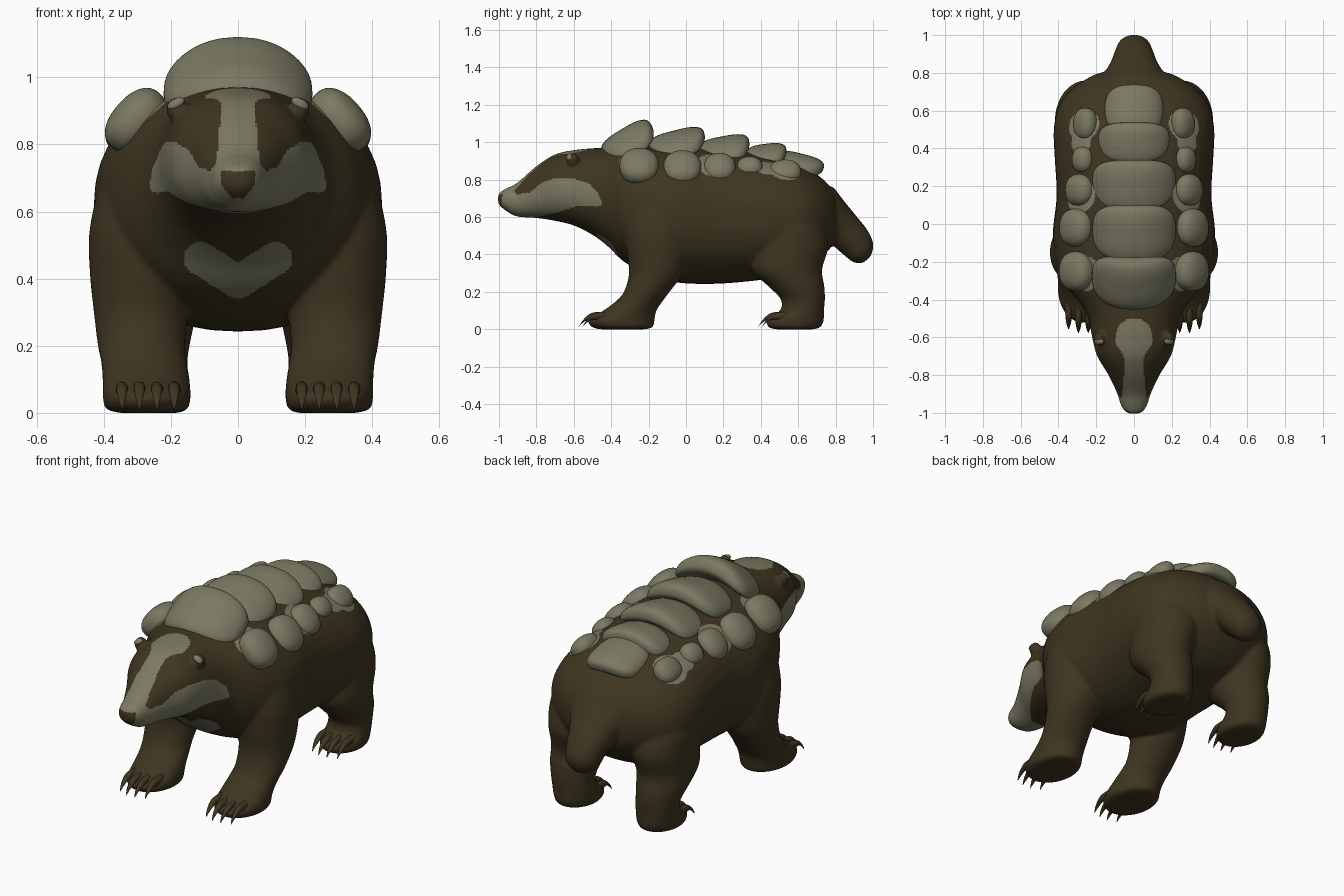
import bpy, bmesh, math
from mathutils import Vector, Matrix

cube = bpy.data.objects.get("Cube")
if cube:
    bpy.data.objects.remove(cube)


def material(name, rgb):
    m = bpy.data.materials.new(name)
    m.use_nodes = True
    m.diffuse_color = (*rgb, 1)
    m.node_tree.nodes["Principled BSDF"].inputs["Base Color"].default_value = (*rgb, 1)
    return m


FUR = material("dark brown fur", (0.049, 0.036, 0.015))
STONE = material("grey green stone", (0.2, 0.195, 0.125))


def make_object(name, bm, *mats):
    bmesh.ops.recalc_face_normals(bm, faces=bm.faces)
    mesh = bpy.data.meshes.new(name)
    bm.to_mesh(mesh)
    bm.free()
    for m in mats:
        mesh.materials.append(m)
    mesh.shade_smooth()
    obj = bpy.data.objects.new(name, mesh)
    bpy.context.collection.objects.link(obj)
    return obj


def spow(c, e):
    return math.copysign(abs(c) ** e, c)


def catmull(a, b, c, d, t):
    return 0.5 * (2 * b + (c - a) * t + (2 * a - 5 * b + 4 * c - d) * t * t
                  + (3 * b - a - 3 * c + d) * t ** 3)


def loft(bm, stations, up, power=2.0, sides=40, steps=6):
    """Closed tube through (x, y, z, half width, half depth) stations."""
    up = Vector(up).normalized()
    rows, last = [], len(stations) - 1
    for i in range(last):
        quad = [stations[min(max(k, 0), last)] for k in range(i - 1, i + 3)]
        for s in range(steps):
            rows.append([catmull(*vals, s / steps) for vals in zip(*quad)])
    rows.append(stations[-1])
    rings = []
    for x, y, z, a, b in rows:
        ring = []
        for k in range(sides):
            t = 2 * math.pi * k / sides
            u, v = spow(math.cos(t), 2 / power), spow(math.sin(t), 2 / power)
            ring.append(bm.verts.new(Vector((x + a * u, y, z)) + up * (b * v)))
        rings.append(ring)
    for r0, r1 in zip(rings, rings[1:]):
        for k in range(sides):
            j = (k + 1) % sides
            bm.faces.new((r0[k], r0[j], r1[j], r1[k]))
    bm.faces.new(rings[0])
    bm.faces.new(rings[-1])


def lerp(table, t):
    if t <= table[0][0]:
        return table[0][1]
    for (t0, v0), (t1, v1) in zip(table, table[1:]):
        if t <= t1:
            return v0 + (v1 - v0) * (t - t0) / (t1 - t0)
    return table[-1][1]


# Head and trunk: y, half width, top, bottom
trunk = [(-1.005, .02, .72, .675), (-.99, .05, .737, .655), (-.95, .073, .758, .625),
         (-.9, .088, .785, .602), (-.8, .135, .872, .595), (-.7, .195, .935, .58),
         (-.6, .222, .958, .555), (-.5, .242, .968, .505), (-.42, .285, .972, .445),
         (-.33, .355, .977, .36), (-.2, .412, .978, .29), (-.05, .43, .978, .25),
         (.15, .41, .972, .243), (.35, .42, .948, .258), (.5, .425, .918, .28),
         (.62, .4, .875, .31), (.7, .345, .828, .36), (.76, .265, .775, .42),
         (.8, .18, .72, .48), (.82, .04, .64, .56)]
bm = bmesh.new()
loft(bm, [(0, y, (t + b) / 2, w, (t - b) / 2) for y, w, t, b in trunk], (0, 0, 1), 2.25)

# Legs: offset in x and y, height, half width, half depth
front_leg = [(.272, -.34, 0, .08, .12), (.272, -.34, .012, .122, .163),
             (.272, -.345, .05, .131, .177), (.274, -.3, .1, .13, .142),
             (.28, -.25, .15, .128, .125), (.288, -.21, .2, .13, .122),
             (.29, -.16, .3, .14, .145), (.292, -.15, .42, .15, .167),
             (.29, -.15, .55, .152, .175), (.27, -.15, .7, .13, .155),
             (.25, -.14, .8, .05, .07)]
hind_leg = [(.258, .58, 0, .08, .1), (.258, .58, .012, .108, .14), (.258, .585, .05, .117, .152),
            (.26, .62, .1, .113, .118), (.264, .625, .16, .114, .118), (.268, .59, .23, .13, .15),
            (.265, .54, .32, .148, .188), (.25, .555, .45, .167, .206),
            (.245, .545, .58, .165, .18), (.23, .53, .72, .1, .1)]
for side in (-1, 1):
    for leg in (front_leg, hind_leg):
        loft(bm, [(side * x, y, z, a, b) for x, y, z, a, b in leg], (0, 1, 0))
    # Ears
    ear = Matrix.Translation((side * .183, -.605, .905)) @ Matrix.Diagonal((.032, .035, .038, 1))
    bmesh.ops.create_uvsphere(bm, u_segments=20, v_segments=12, radius=1, matrix=ear)

# Tail
loft(bm, [(0, .7, .68, .21, .12), (0, .77, .608, .17, .108), (0, .84, .535, .128, .1),
          (0, .905, .465, .102, .092), (0, .95, .407, .08, .072), (0, .97, .375, .03, .03)],
     (0, .72, .7))

# Fuse the parts into one smooth body
body = make_object("body", bm, FUR, STONE)
bpy.context.view_layer.objects.active = body
body.select_set(True)
fuse = body.modifiers.new("fuse", 'REMESH')
fuse.mode = 'VOXEL'
fuse.voxel_size = .0078
soften = body.modifiers.new("soften", 'SMOOTH')
soften.factor = .5
soften.iterations = 16
for name in ("fuse", "soften"):
    bpy.ops.object.modifier_apply(modifier=name)

# Markings: brow stripe, cheek bands, nose pad, chest chevron, patches by the plates
STRIPE = [(-.97, .07), (-.85, .058), (-.74, .048), (-.69, .058), (-.63, .098), (-.57, .093),
          (-.53, .075), (-.5, .03)]
CHEEK_TOP = [(-1, .8), (-.94, .76), (-.9, .72), (-.83, .735), (-.77, .785), (-.7, .808),
             (-.6, .807), (-.52, .78), (-.47, .73), (-.445, .665)]
CHEEK_LOW = [(-.86, .5), (-.8, .6), (-.7, .622), (-.58, .66), (-.48, .655), (-.445, .665)]
PATCHES = [((.25, -.26, .89), .095), ((.275, .15, .87), .095), ((.262, .52, .84), .09),
           ((.28, .43, .86), .06)]


def is_stone(c, n):
    p = Vector((abs(c.x), c.y, c.z))
    x, y, z = p
    if y < -.95 and .64 < z < .722 and x < .018 + .034 * min((z - .64) / .04, 1):
        return False
    if y < -.5 and z > .72 and x < lerp(STRIPE, y):
        return True
    if y < -.445 and lerp(CHEEK_LOW, y) < z < lerp(CHEEK_TOP, y):
        return True
    if any((p - Vector(q)).length < r for q, r in PATCHES):
        return True
    # Chevron arm: distance to a slanted segment
    arm = Vector((.112, .07))
    q = Vector((x, z - .39))
    t = min(max(q.dot(arm) / arm.length_squared, 0), 1)
    return y < -.2 and n.y < -.1 and (q - arm * t).length < .05


mesh = body.data
for p in mesh.polygons:
    p.material_index = int(is_stone(p.center, p.normal))
mesh.shade_smooth()


# Armour plates: rounded slabs, bent over the back
def plate(name, loc, size, rot, bend=0.0, power=.68):
    bm = bmesh.new()
    bmesh.ops.create_uvsphere(bm, u_segments=40, v_segments=24, radius=1)
    for v in bm.verts:
        v.co = Vector([spow(c, power) * s for c, s in zip(v.co, size)])
        v.co.z -= bend * v.co.x ** 2
    turn = Matrix.Rotation(rot[1], 4, 'Y') @ Matrix.Rotation(rot[0], 4, 'X')
    bm.transform(Matrix.Translation(loc) @ turn)
    return make_object(name, bm, STONE)


back = [(-.315, 1.018, .222, .15, .06, 31), (-.05, 1.01, .22, .153, .055, 14),
        (.2, .98, .222, .14, .052, 11), (.43, .945, .19, .108, .047, 7),
        (.61, .892, .155, .13, .048, -14)]
for i, (y, z, w, d, h, tilt) in enumerate(back):
    plate(f"back_plate_{i + 1}", (0, y, z), (w, d, h), (math.radians(tilt), 0), 1.6)

flank = [(.305, -.25, .872, .108, .105, .07), (.305, -.02, .862, .105, .102, .07),
         (.287, .18, .862, .088, .085, .062), (.268, .34, .862, .062, .07, .055),
         (.258, .53, .842, .07, .085, .052)]
for side, label in ((-1, "right"), (1, "left")):
    for i, (x, y, z, w, d, h) in enumerate(flank):
        plate(f"{label}_flank_plate_{i + 1}", (side * x, y, z), (w, d, h),
              (0, side * math.radians(49)), 0, .88)
    plate(f"{label}_inner_ear", (side * .185, -.622, .922), (.028, .018, .014),
          (.5, side * .5), 0, 1)
    # Claws
    for foot, first_x, toe_y in (("front", .19, -.49), ("hind", .18, .47)):
        bm = bmesh.new()
        for k in range(4):
            x = side * (first_x + .052 * k)
            y = toe_y + .02 * abs(k - 1.5)
            loft(bm, [(x, y + .04, .068, .02, .03), (x, y - .03, .07, .017, .021),
                      (x, y - .07, .044, .011, .014), (x, y - .095, .012, .002, .003)],
                 (0, .4, .9), sides=10, steps=4)
        make_object(f"{label}_{foot}_claws", bm, FUR)
